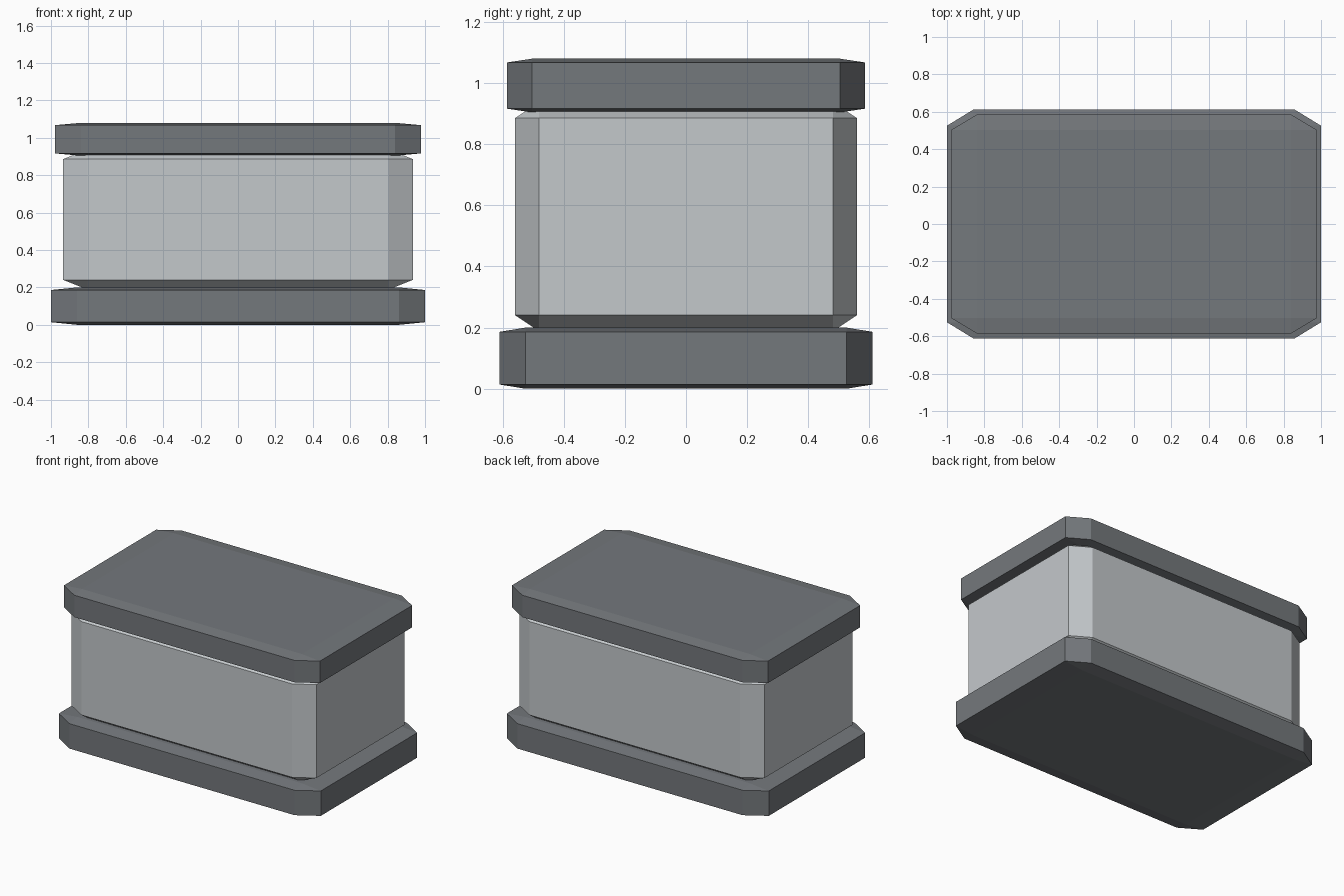
import bpy
import bmesh
from mathutils import Matrix

cube = bpy.data.objects.get("Cube")
if cube:
    bpy.data.objects.remove(cube, do_unlink=True)


def make_material(name, colour):
    mat = bpy.data.materials.new(name)
    mat.use_nodes = True
    mat.diffuse_color = (*colour, 1)
    bsdf = next(n for n in mat.node_tree.nodes if n.type == "BSDF_PRINCIPLED")
    bsdf.inputs["Base Color"].default_value = (*colour, 1)
    return mat


def chamfered_block(name, width, depth, bottom, top, mat):
    """Unit cube with single-step chamfers, stretched so the chamfers scale too."""
    bm = bmesh.new()
    bmesh.ops.create_cube(bm, size=1)
    bmesh.ops.bevel(bm, geom=bm.edges[:], offset=0.07, segments=1,
                    profile=0.5, affect="EDGES", offset_type="OFFSET")
    stretch = Matrix.Diagonal((width, depth, top - bottom, 1))
    bm.transform(Matrix.Translation((0, 0, (bottom + top) / 2)) @ stretch)
    bmesh.ops.recalc_face_normals(bm, faces=bm.faces)
    mesh = bpy.data.meshes.new(name)
    bm.to_mesh(mesh)
    bm.free()
    mesh.materials.append(mat)
    obj = bpy.data.objects.new(name, mesh)
    bpy.context.collection.objects.link(obj)
    return obj


dark_grey = make_material("dark grey", (0.175, 0.188, 0.202))
light_grey = make_material("light grey", (0.55, 0.58, 0.60))

# Plinth, body and lid stacked with slight overlaps
chamfered_block("base", 2.0, 1.222, 0.0, 0.2, dark_grey)
chamfered_block("body", 1.87, 1.118, 0.188, 0.938, light_grey)
chamfered_block("lid", 1.955, 1.17, 0.904, 1.08, dark_grey)
